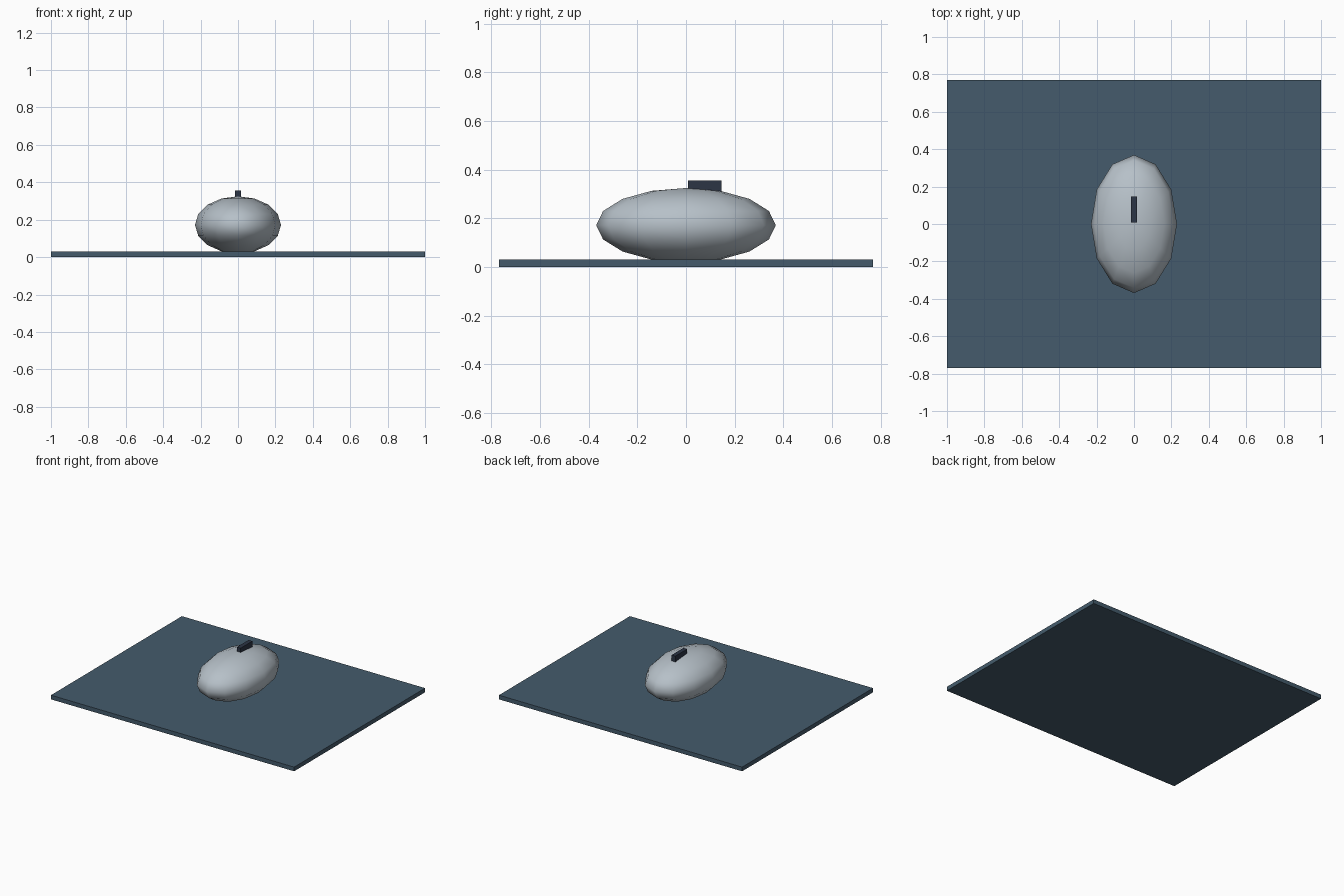
import bpy

if "Cube" in bpy.data.objects:
    bpy.data.objects.remove(bpy.data.objects["Cube"])


def paint(obj, color):
    mat = bpy.data.materials.new(obj.name + "_color")
    mat.diffuse_color = (*color, 1)
    mat.use_nodes = True
    mat.node_tree.nodes["Principled BSDF"].inputs["Base Color"].default_value = mat.diffuse_color
    obj.data.materials.append(mat)


def box(name, center, size, color):
    bpy.ops.mesh.primitive_cube_add(size=1, location=center)
    obj = bpy.context.object
    obj.name = name
    obj.scale = size
    bpy.ops.object.transform_apply(location=False, rotation=False, scale=True)
    paint(obj, color)
    return obj


# flat mat
box("mouse_pad", (0, 0, 0.0155), (2, 1.538, 0.031), (0.058, 0.105, 0.15))

# low-poly ellipsoid body, sunk slightly into the mat
bpy.ops.mesh.primitive_uv_sphere_add(segments=12, ring_count=8, radius=1,
                                     location=(0, 0, 0.172))
body = bpy.context.object
body.name = "mouse_body"
body.scale = (0.23, 0.369, 0.153)
bpy.ops.object.transform_apply(location=False, rotation=False, scale=True)
bpy.ops.object.shade_smooth()
paint(body, (0.47, 0.53, 0.58))

# scroll wheel block
box("scroll_wheel", (0, 0.077, 0.324), (0.031, 0.138, 0.062), (0.025, 0.035, 0.06))
